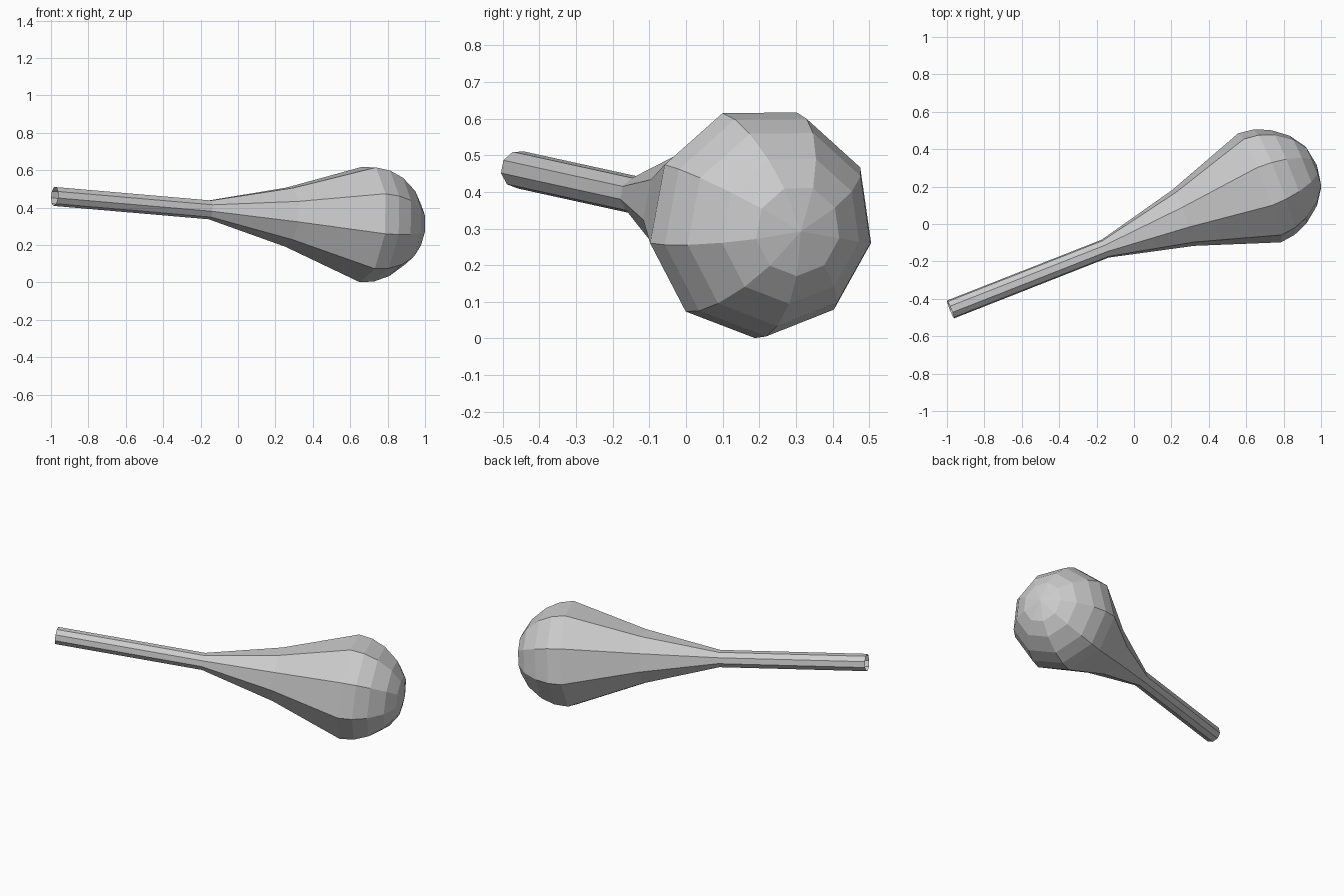
import bpy, bmesh
from math import sin, cos, pi, radians
from mathutils import Vector

if "Cube" in bpy.data.objects:
    bpy.data.objects.remove(bpy.data.objects["Cube"])

SIDES = 9
PHASE = radians(-10.5)

# tilted axis of the club-shaped body
start = Vector((-0.981, -0.457, 0.461))
axis = Vector((0.928, 0.365, -0.080)).normalized()
side = axis.cross(Vector((0, 0, 1))).normalized()
up = side.cross(axis)

# (distance along axis, radius): handle, flared neck, rounded dome
profile = [(0.0, 0.052), (0.892, 0.052), (1.344, 0.163), (1.786, 0.318),
           (1.869, 0.307), (1.951, 0.272), (2.036, 0.204), (2.089, 0.124)]
tip_distance = 2.112

bm = bmesh.new()
rings = []
for t, r in profile:
    ring = []
    for i in range(SIDES):
        a = PHASE + 2 * pi * i / SIDES
        ring.append(bm.verts.new(start + axis * t + side * (r * cos(a)) + up * (r * sin(a))))
    rings.append(ring)

# walls; the handle end stays open
for lo, hi in zip(rings, rings[1:]):
    for i in range(SIDES):
        j = (i + 1) % SIDES
        bm.faces.new((lo[i], lo[j], hi[j], hi[i]))

# dome tip fan
tip = bm.verts.new(start + axis * tip_distance)
for i in range(SIDES):
    bm.faces.new((rings[-1][i], rings[-1][(i + 1) % SIDES], tip))

bmesh.ops.recalc_face_normals(bm, faces=bm.faces)
# make sure the open shell faces outward
f = max(bm.faces, key=lambda f: f.calc_center_median().x)
if f.normal.dot(axis) < 0:
    bmesh.ops.reverse_faces(bm, faces=bm.faces)

mesh = bpy.data.meshes.new("club_body")
bm.to_mesh(mesh)
bm.free()
bpy.context.collection.objects.link(bpy.data.objects.new("club_body", mesh))
